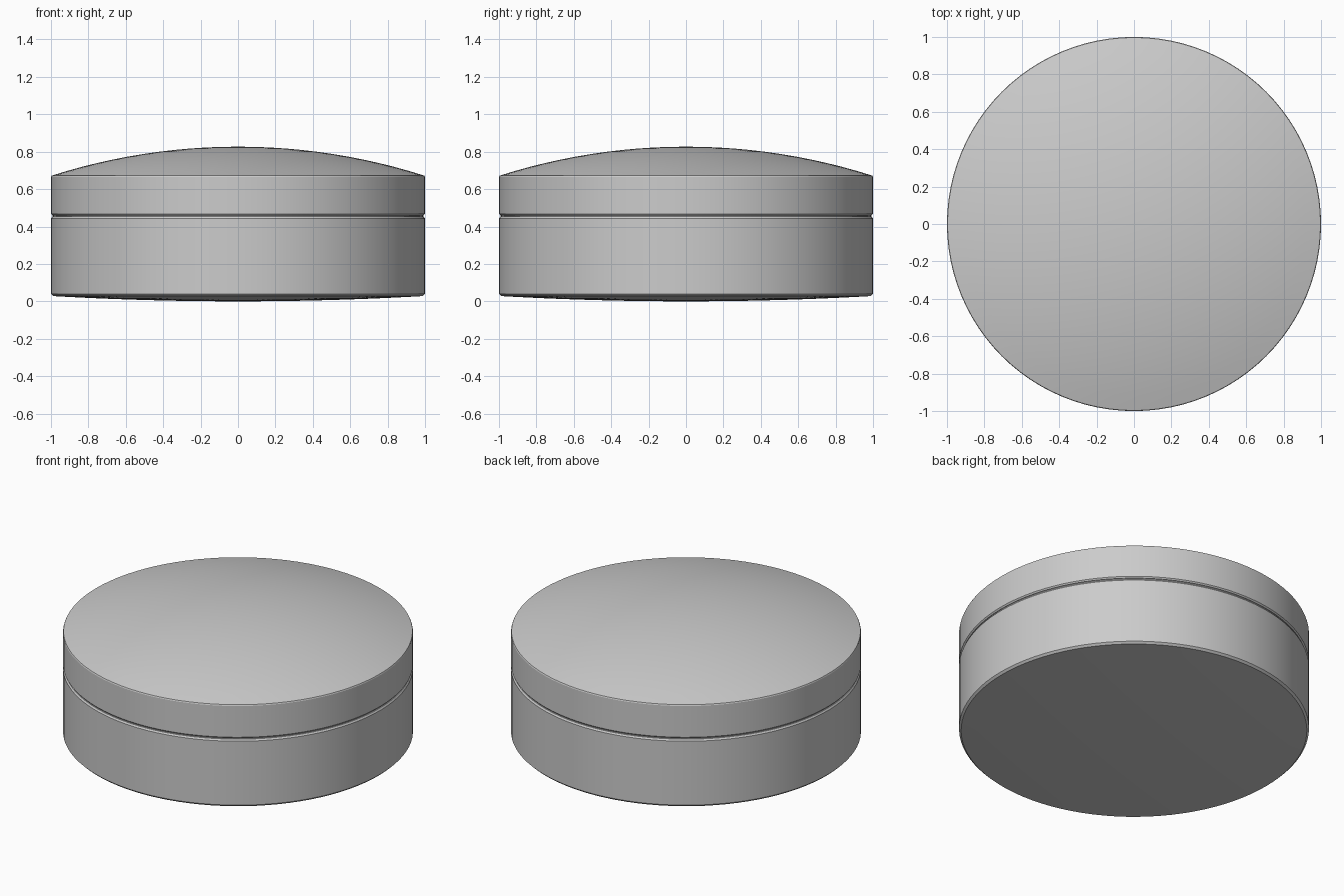
import bpy, bmesh, math

cube = bpy.data.objects.get("Cube")
if cube:
    bpy.data.objects.remove(cube, do_unlink=True)

SEGMENTS = 96

grey = bpy.data.materials.new("light grey")
grey.use_nodes = True
colour = (0.6, 0.6, 0.6, 1)
grey.diffuse_color = colour
grey.node_tree.nodes["Principled BSDF"].inputs["Base Color"].default_value = colour


def arc(radius, z_rim, z_centre, steps=12):
    """Shallow spherical cap profile, from the rim to the axis."""
    rise = abs(z_centre - z_rim)
    big = (radius ** 2 + rise ** 2) / (2 * rise)
    side = 1 if z_centre > z_rim else -1
    full = math.asin(radius / big)
    points = []
    for i in range(steps + 1):
        a = full * (1 - i / steps)
        points.append((big * math.sin(a), z_centre - side * big * (1 - math.cos(a))))
    return points


def lathe(name, profile):
    """Spin an (r, z) profile about z into a closed solid."""
    bm = bmesh.new()
    verts = [bm.verts.new((r, 0, z)) for r, z in profile]
    edges = [bm.edges.new(pair) for pair in zip(verts, verts[1:])]
    bmesh.ops.spin(bm, geom=verts + edges, cent=(0, 0, 0), axis=(0, 0, 1),
                   angle=math.tau, steps=SEGMENTS, use_duplicate=False)
    bmesh.ops.remove_doubles(bm, verts=bm.verts, dist=1e-5)
    bmesh.ops.recalc_face_normals(bm, faces=bm.faces)
    mesh = bpy.data.meshes.new(name)
    bm.to_mesh(mesh)
    bm.free()
    mesh.materials.append(grey)
    obj = bpy.data.objects.new(name, mesh)
    bpy.context.collection.objects.link(obj)
    bpy.ops.object.select_all(action="DESELECT")
    obj.select_set(True)
    bpy.context.view_layer.objects.active = obj
    bpy.ops.object.shade_smooth_by_angle(angle=math.radians(14))
    return obj


# Body: bowed underside, chamfered foot, straight wall, chamfered upper lip
underside = arc(0.988, 0.028, 0.0)[::-1]
lathe("body", underside + [(1, 0.04), (1, 0.443), (0.993, 0.453), (0, 0.453)])

# Seam: narrow recessed neck between body and lid
lathe("seam_neck", [(0, 0.45), (0.988, 0.45), (0.988, 0.464), (0, 0.464)])

# Lid: chamfered lower lip, straight rim, domed top
lathe("lid", [(0, 0.46), (0.993, 0.46), (1, 0.468), (1, 0.665)]
      + arc(0.997, 0.672, 0.827))
